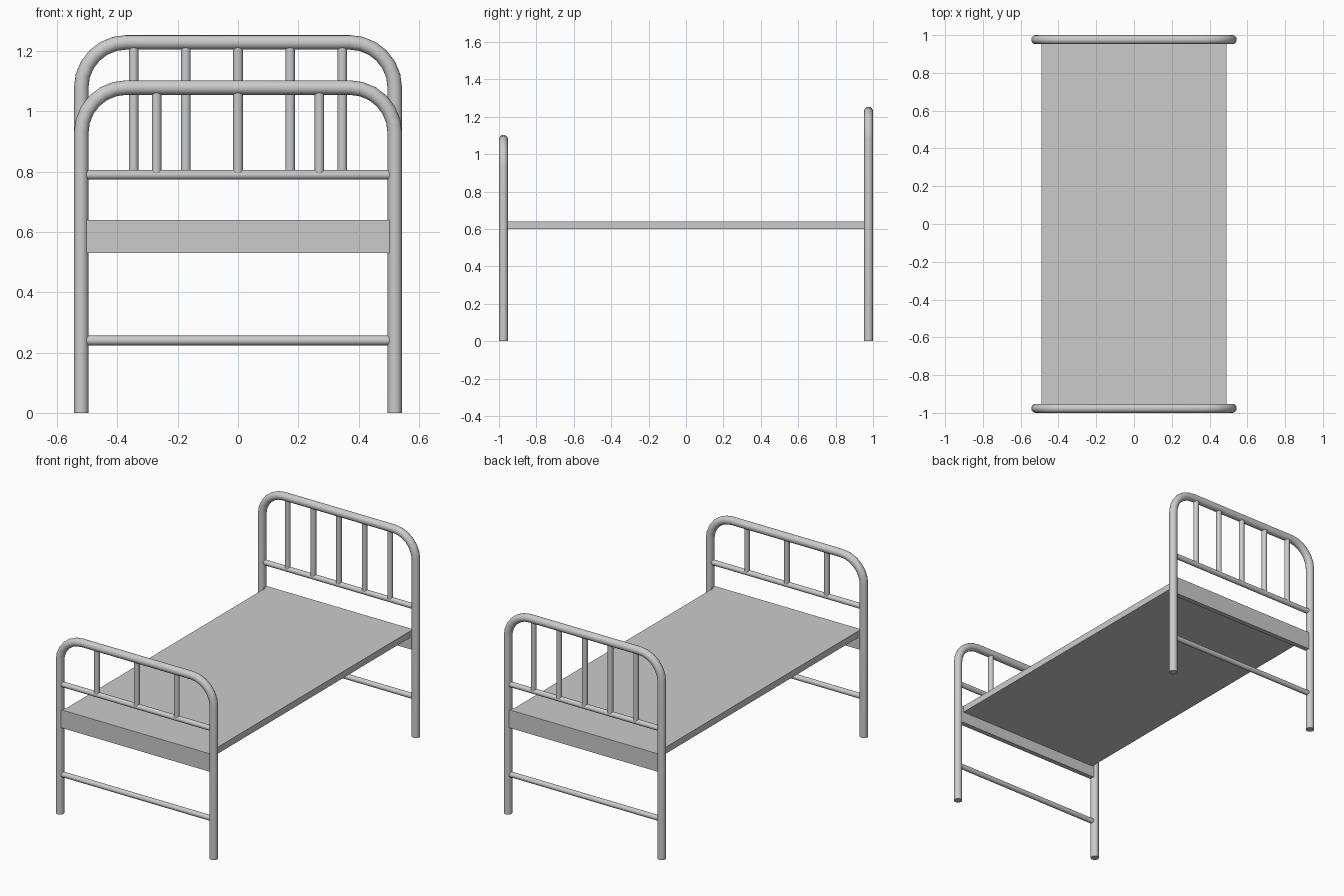
import bpy
from math import sin, cos, pi, radians

if "Cube" in bpy.data.objects:
    bpy.data.objects.remove(bpy.data.objects["Cube"])

POST_X, END_Y, R = 0.52, 0.976, 0.024


def tube(name, points, radius):
    """Round capped tube along a list of points, turned into a mesh."""
    curve = bpy.data.curves.new(name, 'CURVE')
    curve.dimensions = '3D'
    curve.bevel_depth = radius
    curve.bevel_resolution = 6
    curve.use_fill_caps = True
    spline = curve.splines.new('POLY')
    spline.points.add(len(points) - 1)
    for p, co in zip(spline.points, points):
        p.co = (*co, 1)
    obj = bpy.data.objects.new(name, curve)
    bpy.context.collection.objects.link(obj)
    bpy.ops.object.select_all(action='DESELECT')
    bpy.context.view_layer.objects.active = obj
    obj.select_set(True)
    bpy.ops.object.convert(target='MESH')
    bpy.ops.object.shade_smooth_by_angle(angle=radians(40))
    return bpy.context.object


def box(name, size, center):
    bpy.ops.mesh.primitive_cube_add(size=1, location=center)
    obj = bpy.context.object
    obj.name = name
    obj.scale = size
    bpy.ops.object.transform_apply(location=False, rotation=False, scale=True)
    return obj


def bed_end(label, y, top, spindle_xs):
    # bent frame: two legs joined by a rounded top
    bend, steps = 0.15, 6
    zc = top - R - bend
    right = [(POST_X - bend + bend * cos(i * pi / 2 / steps), y,
              zc + bend * sin(i * pi / 2 / steps)) for i in range(steps + 1)]
    right = [(POST_X, y, 0)] + right
    left = [(-x, yy, z) for x, yy, z in reversed(right)]
    tube(label + "_frame", right + left, R)
    # cross rails
    for part, z in (("_lower_rail", 0.24), ("_upper_rail", 0.79)):
        tube(label + part, [(-0.505, y, z), (0.505, y, z)], 0.016)
    # upright spindles
    for x in spindle_xs:
        tube(label + "_spindle", [(x, y, 0.79), (x, y, top - R)], 0.016)
    # end panel between the legs
    box(label + "_panel", (1.01, 0.03, 0.11), (0, y, 0.585))


bed_end("foot", -END_Y, 1.103, [-0.27, 0, 0.27])
bed_end("head", END_Y, 1.253, [i * 0.173 for i in range(-2, 3)])

# flat bed deck
box("deck", (0.98, 1.93, 0.04), (0, 0, 0.62))
